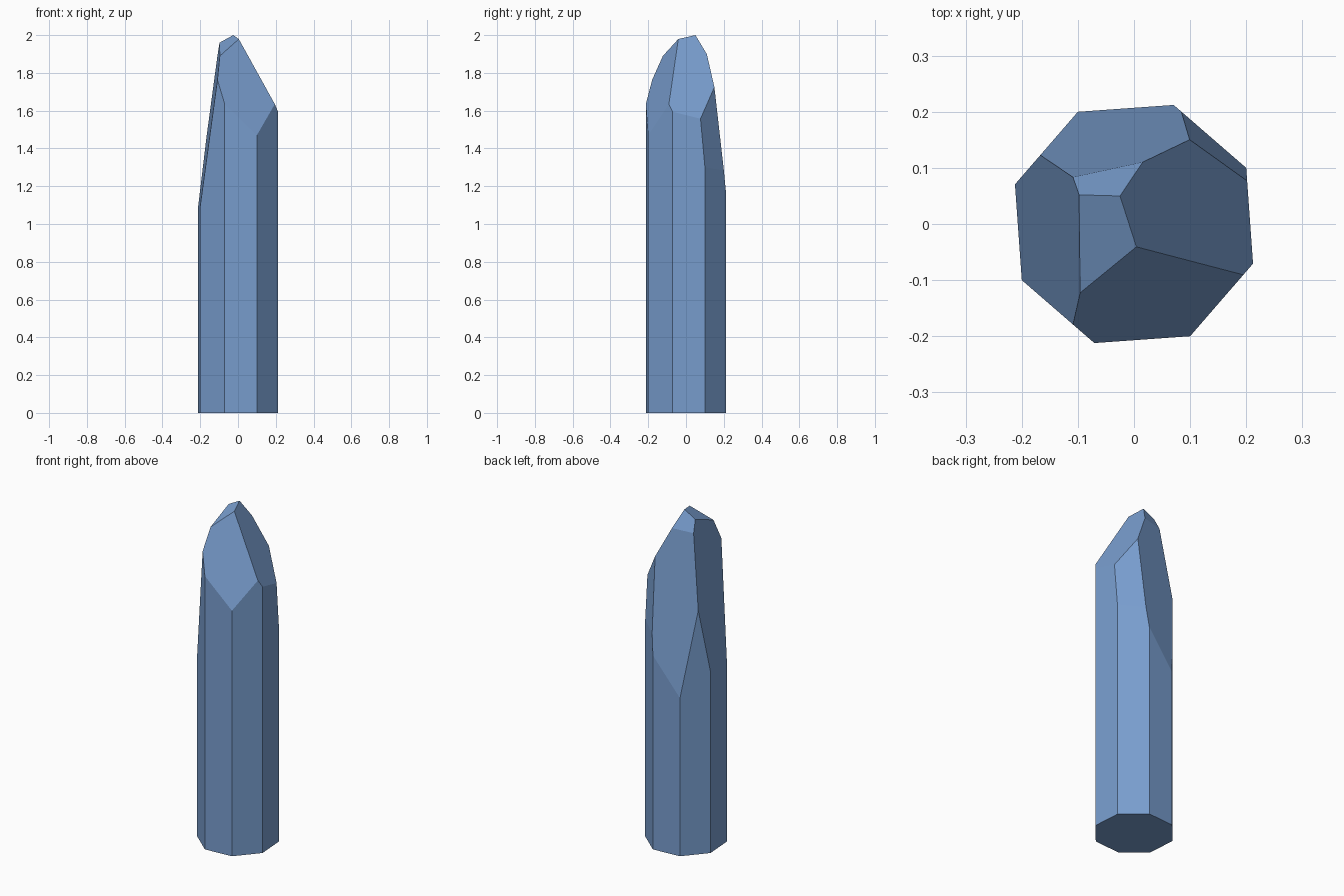
import bpy, bmesh, math
from mathutils import Vector

if "Cube" in bpy.data.objects:
    bpy.data.objects.remove(bpy.data.objects["Cube"])

# Blue crystal colour
mat = bpy.data.materials.new("crystal blue")
mat.diffuse_color = (0.19, 0.34, 0.62, 1)
mat.use_nodes = True
mat.node_tree.nodes["Principled BSDF"].inputs["Base Color"].default_value = mat.diffuse_color

# Eight-sided column, slightly turned
bm = bmesh.new()
r, turn = math.hypot(0.2, 0.1), math.atan2(0.1, 0.2)
ring = [bm.verts.new((r * math.cos(turn + k * math.pi / 4),
                      r * math.sin(turn + k * math.pi / 4), 0)) for k in range(8)]
base = bm.faces.new(ring)
ext = bmesh.ops.extrude_face_region(bm, geom=[base], use_keep_orig=True)
bmesh.ops.translate(bm, vec=(0, 0, 2.5),
                    verts=[g for g in ext["geom"] if isinstance(g, bmesh.types.BMVert)])
bmesh.ops.recalc_face_normals(bm, faces=bm.faces)

# Facet planes: outward normal and offset (normal . point = offset)
facets = [
    ((1.908, 0.385, 1), 1.9716),     # right
    ((1.1525, -2.503, 1), 2.0859),   # front
    ((-0.559, -0.409, 1), 1.9935),   # tip, front
    ((-0.493, 1.996, 1), 2.112),     # tip, back
    ((-1.85, 8.25, 1), 2.781),       # back
    ((-1, -0.063, 0.1289), 0.3473),  # left
    ((0.855, 1, 0.0846), 0.381),     # back right sliver
]
for normal, offset in facets:
    n = Vector(normal)
    cut = bmesh.ops.bisect_plane(bm, geom=bm.verts[:] + bm.edges[:] + bm.faces[:], dist=1e-6,
                                 plane_co=n * offset / n.length_squared,
                                 plane_no=n.normalized(), clear_outer=True)
    edges = [g for g in cut["geom_cut"] if isinstance(g, bmesh.types.BMEdge)]
    bmesh.ops.contextual_create(bm, geom=edges)
bmesh.ops.recalc_face_normals(bm, faces=bm.faces)

mesh = bpy.data.meshes.new("crystal")
bm.to_mesh(mesh)
bm.free()
mesh.materials.append(mat)
bpy.context.collection.objects.link(bpy.data.objects.new("crystal", mesh))
